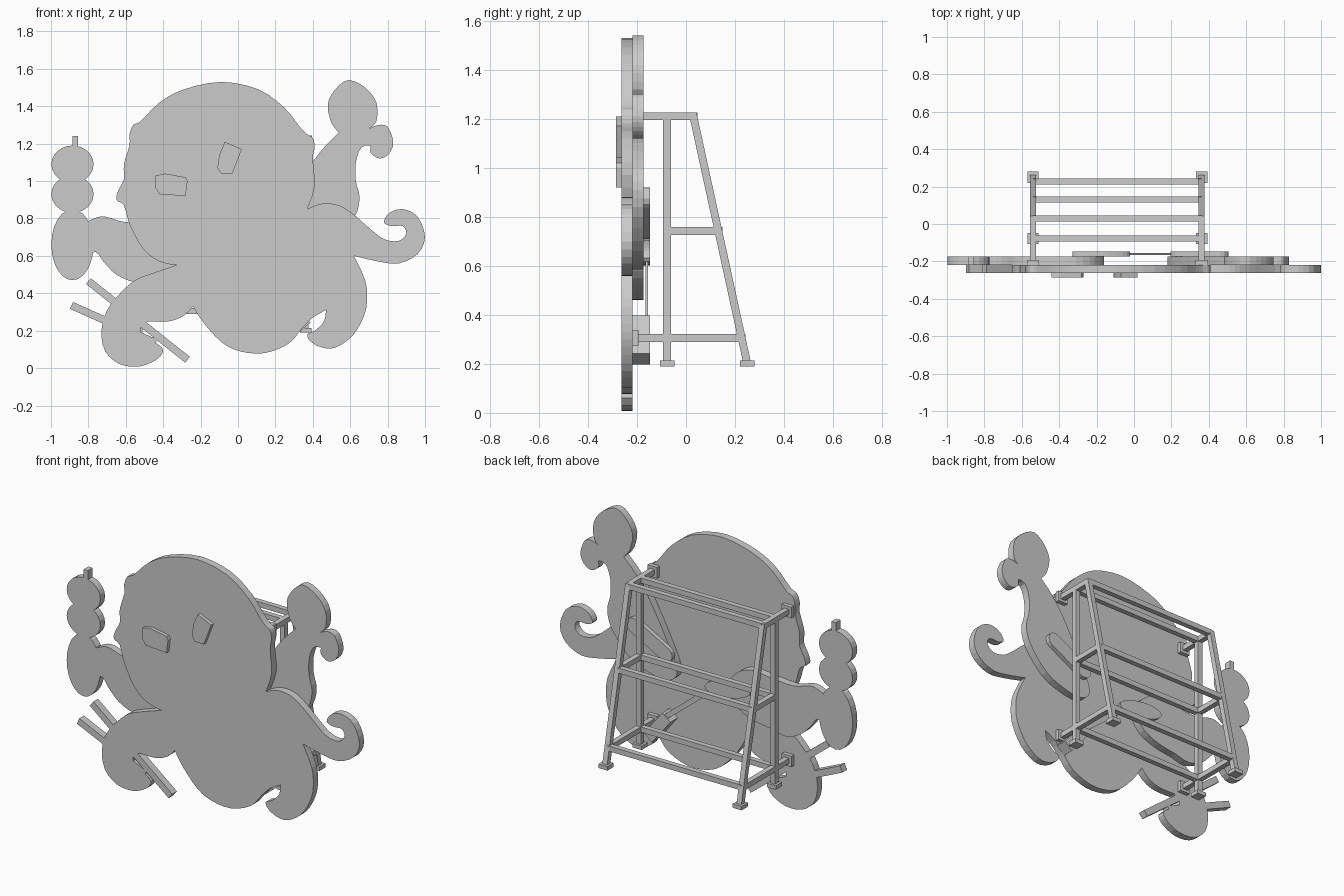
import bpy
import bmesh
import math
from mathutils import Vector

cube = bpy.data.objects.get("Cube")
if cube:
    bpy.data.objects.remove(cube, do_unlink=True)

grey = bpy.data.materials.new("plain_grey")
grey.use_nodes = True
colour = (0.6, 0.6, 0.6, 1)
grey.diffuse_color = colour
grey.node_tree.nodes["Principled BSDF"].inputs["Base Color"].default_value = colour

# Depth ranges (front, back) of the stacked boards
FRONT = (-0.263, -0.218)
MIDDLE = (-0.218, -0.173)
REAR = (-0.173, -0.147)
EYE = (-0.286, -0.263)


def finish(name, bm):
    """Turn a bmesh into a named object with the shared material."""
    bmesh.ops.recalc_face_normals(bm, faces=bm.faces[:])
    mesh = bpy.data.meshes.new(name)
    bm.to_mesh(mesh)
    bm.free()
    mesh.materials.append(grey)
    obj = bpy.data.objects.new(name, mesh)
    bpy.context.collection.objects.link(obj)
    return obj


def board(name, outline, depth):
    """Extrude an outline in the x-z plane between two depths."""
    front, back = depth
    bm = bmesh.new()
    face = bm.faces.new([bm.verts.new((x, front, z)) for x, z in outline])
    result = bmesh.ops.extrude_face_region(bm, geom=[face])
    moved = [v for v in result["geom"] if isinstance(v, bmesh.types.BMVert)]
    bmesh.ops.translate(bm, verts=moved, vec=(0, back - front, 0))
    return finish(name, bm)


def smooth(points, corners=(), steps=3):
    """Closed rounded outline through points in hundredths, sharp at corners."""
    pts = [Vector(p) / 100 for p in points]
    n = len(pts)
    sharp = [tuple(p) in corners for p in points]
    outline = []
    for i in range(n):
        a, b, c, d = (pts[(i + k) % n] for k in (-1, 0, 1, 2))
        tan_b = Vector((0, 0)) if sharp[i] else (c - a) / 2
        tan_c = Vector((0, 0)) if sharp[(i + 1) % n] else (d - b) / 2
        for s in range(steps):
            t = s / steps
            outline.append(b * (2*t**3 - 3*t**2 + 1) + tan_b * (t**3 - 2*t**2 + t)
                           + c * (3*t**2 - 2*t**3) + tan_c * (t**3 - t**2))
    return outline


def straight(points):
    return [Vector(p) / 100 for p in points]


def ellipse(cx, cz, rx, rz, tilt=0.0, sides=24):
    outline = []
    for i in range(sides):
        a = math.tau * i / sides
        u, w = rx * math.cos(a), rz * math.sin(a)
        outline.append((cx + u * math.cos(tilt) - w * math.sin(tilt),
                        cz + u * math.sin(tilt) + w * math.cos(tilt)))
    return outline


def strip(start, end, width, rounded=False):
    """Flat bar outline between two points, optionally with round ends."""
    a, b = Vector(start), Vector(end)
    along = (b - a).normalized() * width / 2
    side = Vector((-along.y, along.x))
    if not rounded:
        return [a + side, a - side, b - side, b + side]
    turns = [math.pi * i / 6 for i in range(7)]
    return ([a + side * math.cos(t) - along * math.sin(t) for t in turns]
            + [b - side * math.cos(t) + along * math.sin(t) for t in turns])


def box(name, low, high):
    bm = bmesh.new()
    bmesh.ops.create_cube(bm, size=1)
    for v in bm.verts:
        v.co = [l if c < 0 else h for c, l, h in zip(v.co, low, high)]
    return finish(name, bm)


# Head and belly, with the small side bumps
board("head_and_belly", smooth([
    (37, 85), (41, 97), (40, 112), (41, 118), (40, 123), (37, 125), (33, 129),
    (25, 139), (11, 149), (-9, 153), (-29, 149), (-42, 142), (-52, 132),
    (-56, 130), (-58, 125), (-58, 119), (-61, 109), (-61, 101), (-64, 95),
    (-65, 90), (-61, 87), (-58, 77), (-51, 64), (-42, 57), (-33, 55),
    (-33, 42), (-24, 33), (-19, 25), (-9, 14), (1, 9), (14, 8), (27, 13),
    (34, 21), (40, 27), (47, 31), (48, 60)],
    {(37, 85), (-33, 55), (-24, 33), (47, 31)}), FRONT)

# Front tentacles
board("curled_left_tentacle", smooth([
    (30, 70), (37, 85), (45, 88), (54, 87), (62, 82), (70, 75), (78, 69),
    (86, 68), (90, 72), (88, 76), (82, 76), (78, 78), (81, 83), (88, 85),
    (96, 81), (100, 70), (96, 61), (86, 56), (75, 57), (62, 60), (45, 55)],
    {(30, 70), (37, 85), (62, 60)}), FRONT)
board("lower_left_tentacle", smooth([
    (45, 75), (62, 60), (68, 47), (69, 36), (67, 27), (61, 17), (52, 11),
    (45, 11), (39, 14), (37, 18), (41, 20), (46, 25), (47, 31), (30, 40)],
    {(45, 75), (62, 60), (47, 31), (30, 40)}), FRONT)
board("lower_right_tentacle", smooth([
    (-33, 55), (-45, 51), (-55, 47), (-63, 40), (-70, 31), (-73, 20),
    (-71, 9), (-63, 2), (-52, 1), (-43, 5), (-40, 10), (-45, 14), (-52, 18),
    (-52, 22), (-48, 25), (-37, 25), (-29, 28), (-24, 33), (-20, 45)],
    {(-33, 55), (-45, 14), (-52, 18), (-52, 22), (-48, 25), (-24, 33),
     (-20, 45)}), FRONT)

# Two sticks held by the lower right tentacle
board("upper_stick", strip((-0.80, 0.465), (-0.27, 0.045), 0.04), FRONT)
board("lower_stick", strip((-0.89, 0.335), (-0.44, 0.135), 0.04), FRONT)

# Raised tentacles on the middle layer
board("raised_left_tentacle", smooth([
    (18, 66), (26, 85), (38, 107), (46, 118), (54, 126), (50, 131), (48, 141),
    (52, 149), (59, 154), (68, 150), (74, 142), (74, 132), (70, 128),
    (75, 130), (80, 129), (83, 121), (81, 115), (76, 112), (71, 115),
    (71, 119), (66, 118), (63, 110), (63, 100), (65, 91), (62, 80), (50, 66),
    (36, 60), (24, 59)], {(54, 126), (70, 128), (71, 119)}), MIDDLE)
board("raised_right_tentacle", smooth([
    (-82, 76), (-77, 80), (-71, 81), (-60, 78), (-45, 79), (-31, 80),
    (-21, 75), (-16, 65), (-22, 55), (-33, 50), (-45, 48), (-55, 46),
    (-65, 50), (-72, 57), (-76, 62), (-84, 62)]), MIDDLE)

# Skewer with three rounded lumps
for label, cz, rz in (("top", 1.09, 0.10), ("middle", 0.93, 0.10), ("bottom", 0.66, 0.19)):
    board("skewer_lump_" + label, ellipse(-0.885, cz, 0.113, rz), MIDDLE)
board("skewer_stick", strip((-0.87, 0.6), (-0.87, 1.24), 0.03), MIDDLE)

# Eyes
board("right_eye", straight([
    (-44, 103), (-39, 104), (-28, 102), (-27, 100), (-28, 92), (-42, 93),
    (-44, 96)]), EYE)
board("left_eye", straight([
    (-7, 121), (2, 117), (-3, 104), (-9, 104), (-11, 107), (-10, 114)]), EYE)

# Stiffener and ladle behind the boards
board("rear_stiffener", strip((0.46, 0.875), (0.24, 0.755), 0.09, True), REAR)
board("ladle_bowl", ellipse(-0.175, 0.655, 0.155, 0.05, -0.15), REAR)
board("ladle_shaft", strip((-0.06, 0.62), (0.25, 0.37), 0.03), (-0.165, -0.155))
board("ladle_handle", strip((0.235, 0.375), (0.36, 0.22), 0.07), (-0.218, -0.147))

# Support frame: two mirrored-style side trestles
BAR = 0.016
POST_Y = -0.077


def leg_y(z):
    """Depth of the sloping leg at a height."""
    return 0.03 + (1.21 - z) * 0.218


LEVELS = {"top": 1.21, "middle": 0.742, "bottom": 0.305}
for side, x in (("left", 0.362), ("right", -0.54)):
    box(side + "_post", (x - BAR, POST_Y - BAR, 0.2), (x + BAR, POST_Y + BAR, 1.21))

    # Sloping leg, sheared from a straight bar
    leg = box(side + "_sloping_leg", (x - BAR, -BAR, 0.2), (x + BAR, BAR, 1.225))
    for v in leg.data.vertices:
        v.co.y += leg_y(v.co.z)

    for label, y in (("post", POST_Y), ("leg", leg_y(0.2))):
        box(f"{side}_{label}_foot", (x - 0.03, y - 0.03, 0.19), (x + 0.03, y + 0.03, 0.214))

    for level, z in LEVELS.items():
        start = POST_Y if level == "middle" else FRONT[1]
        box(f"{side}_{level}_rail", (x - BAR, start, z - BAR), (x + BAR, leg_y(z), z + BAR))
        if level != "middle":
            box(f"{side}_{level}_bracket", (x - 0.033, FRONT[1], z - 0.033),
                (x + 0.033, -0.193, z + 0.033))

# Cross bars joining the trestles
for level, z in LEVELS.items():
    for label, y in (("front", POST_Y), ("back", leg_y(z))):
        box(f"{level}_{label}_cross_bar", (-0.54, y - BAR, z - BAR), (0.362, y + BAR, z + BAR))
